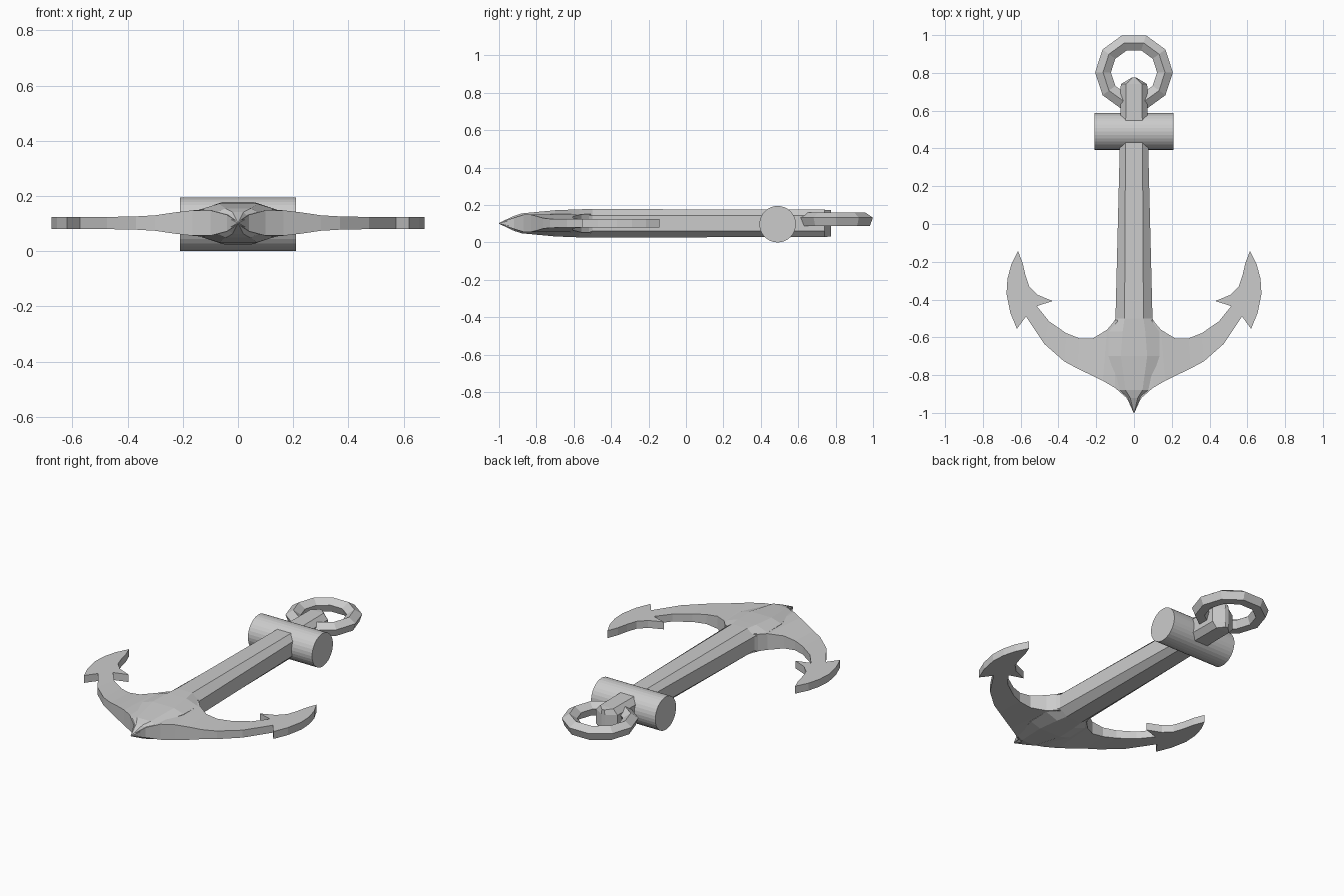
import bpy, bmesh, math

if "Cube" in bpy.data.objects:
    bpy.data.objects.remove(bpy.data.objects["Cube"])

ZC = 0.102  # mid plane height


def make(name, verts, faces):
    me = bpy.data.meshes.new(name)
    me.from_pydata(verts, [], faces)
    bm = bmesh.new()
    bm.from_mesh(me)
    bmesh.ops.recalc_face_normals(bm, faces=bm.faces)
    bm.to_mesh(me)
    bm.free()
    ob = bpy.data.objects.new(name, me)
    bpy.context.collection.objects.link(ob)
    return ob


def loft(name, rings, closed=False):
    n, m = len(rings[0]), len(rings)
    verts = [p for r in rings for p in r]
    faces = []
    for i in range(m if closed else m - 1):
        a, b = i * n, (i + 1) % m * n
        faces += [(a + j, a + (j + 1) % n, b + (j + 1) % n, b + j) for j in range(n)]
    if not closed:
        faces += [tuple(range(n)), tuple(range((m - 1) * n, m * n))]
    return make(name, verts, faces)


# shank and crown: octagonal sections (y, half width, flat half width, half height, side half height)
sections = [
    (-1.0, .002, .001, .002, .001),
    (-.92, .038, .02, .04, .02),
    (-.88, .075, .045, .053, .04),
    (-.70, .135, .07, .070, .050),
    (-.57, .135, .06, .075, .048),
    (-.50, .098, .05, .077, .042),
    (.42, .075, .045, .073, .042),
    (.74, .070, .042, .073, .042),
    (.775, .012, .008, .070, .042),
]
rings = []
for y, w, f, h, s in sections:
    rings.append([(x, y, ZC + z) for x, z in
                  ((w, -s), (w, s), (f, h), (-f, h), (-w, s), (-w, -s), (-f, -h), (f, -h))])
loft("shank", rings)

# arms: (inner x, y, half thickness), (outer x, y, half thickness)
pairs = [
    ((0, -.50, .055), (0, -.995, .004)),
    ((.06, -.50, .052), (.04, -.92, .03)),
    ((.10, -.51, .05), (.10, -.868, .046)),
    ((.143, -.56, .048), (.165, -.83, .046)),
    ((.217, -.605, .037), (.233, -.797, .038)),
    ((.29, -.605, .028), (.30, -.765, .028)),
    ((.36, -.577, .024), (.37, -.727, .024)),
    ((.45, -.515, .022), (.475, -.635, .022)),
    ((.515, -.434, .022), (.572, -.49, .022)),
]
# flukes: outline in plan
fluke = [(.513, -.434), (.572, -.49), (.62, -.555), (.655, -.47), (.675, -.37),
         (.67, -.29), (.65, -.215), (.614, -.143), (.59, -.205), (.575, -.27),
         (.555, -.33), (.51, -.375), (.43, -.408)]
for side, sx in (("left", -1), ("right", 1)):
    rings = []
    for (ax, ay, at), (bx, by, bt) in pairs:
        rings.append([(sx * ax, ay, ZC - at), (sx * ax, ay, ZC + at),
                      (sx * bx, by, ZC + bt), (sx * bx, by, ZC - bt)])
    loft(side + "_arm", rings)
    loft(side + "_fluke", [[(sx * x, y, ZC + z) for x, y in fluke] for z in (-.022, .022)])

# stock: round crossbar
R = .0975
loft("stock", [[(x, .49 + R * math.cos(a), R + R * math.sin(a))
                for a in (2 * math.pi * i / 32 for i in range(32))] for x in (-.21, .21)])

# ring: ten segments, five sided section with a ridge on top
rings = []
for i in range(10):
    a = 2 * math.pi * i / 10
    sec = []
    for k in range(5):
        b = math.pi / 2 + 2 * math.pi * k / 5
        r = .164 + .044 * math.cos(b)
        sec.append((r * math.cos(a), .803 + r * math.sin(a), .12 + .04 * math.sin(b)))
    rings.append(sec)
loft("ring", rings, closed=True)
